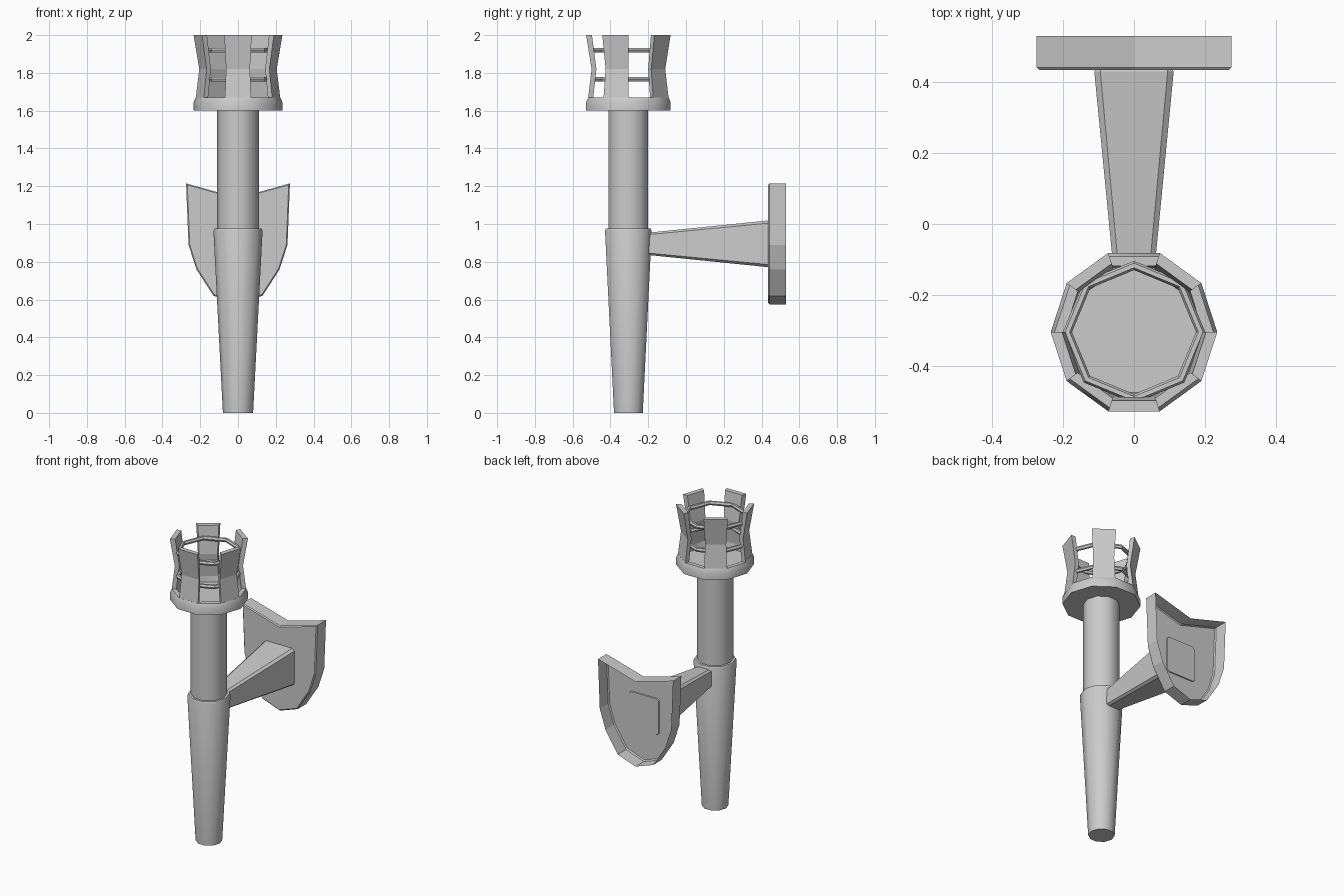
import bpy, bmesh, math

if "Cube" in bpy.data.objects:
    bpy.data.objects.remove(bpy.data.objects["Cube"])

AXIS_Y = -0.305   # torch axis
SIDES = 10


def finish(name, verts, faces, smooth=None):
    mesh = bpy.data.meshes.new(name)
    mesh.from_pydata(verts, [], faces)
    bm = bmesh.new()
    bm.from_mesh(mesh)
    bmesh.ops.remove_doubles(bm, verts=bm.verts, dist=1e-5)
    bmesh.ops.recalc_face_normals(bm, faces=bm.faces)
    bm.to_mesh(mesh)
    bm.free()
    ob = bpy.data.objects.new(name, mesh)
    bpy.context.collection.objects.link(ob)
    if smooth:
        bpy.ops.object.select_all(action='DESELECT')
        ob.select_set(True)
        bpy.context.view_layer.objects.active = ob
        bpy.ops.object.shade_smooth_by_angle(angle=math.radians(smooth))
    return ob


def polar(r, z, k, n=SIDES):
    a = 2 * math.pi * k / n
    return (r * math.cos(a), AXIS_Y + r * math.sin(a), z)


def bridge(rings, closed=False, caps=True):
    """Join equal-length vertex loops into a skin."""
    n, m = len(rings[0]), len(rings)
    verts = [v for ring in rings for v in ring]
    faces = []
    for i in range(m if closed else m - 1):
        j = (i + 1) % m
        for k in range(n):
            q = (k + 1) % n
            faces.append((i * n + k, i * n + q, j * n + q, j * n + k))
    if caps and not closed:
        faces += [tuple(range(n)), tuple(range((m - 1) * n, m * n))]
    return verts, faces


def lathe(name, profile, n=SIDES, closed=False, smooth=40):
    rings = [[polar(r, z, k, n) for k in range(n)] for r, z in profile]
    return finish(name, *bridge(rings, closed), smooth)


# Torch handle and shaft
lathe("handle", [(0.08, 0), (0.13, 0.962), (0.125, 0.975), (0.108, 0.975)])
lathe("shaft", [(0.11, 0.95), (0.11, 1.61)])

# Cup at the top of the shaft
lathe("cup", [(0.10, 1.60), (0.235, 1.60), (0.235, 1.645), (0.224, 1.67),
              (0.196, 1.67), (0.19, 1.63)])

# Five waisted prongs on alternate cup facets
prong = [(0.224, 1.665), (0.205, 1.82), (0.235, 2.0),
         (0.203, 2.0), (0.178, 1.82), (0.196, 1.665)]
for i in range(5):
    k = 2 * i + 1
    sides = [[polar(r, z, k + d) for r, z in prong] for d in (0, 1)]
    verts, faces = bridge(sides, caps=False)
    faces += [(0, 1, 4, 5), (1, 2, 3, 4), (6, 7, 10, 11), (7, 8, 9, 10)]
    finish(f"prong_{i + 1}", verts, faces)

# Two eight-sided hoops inside the prongs
for name, z in (("lower_hoop", 1.767), ("upper_hoop", 1.92)):
    section = [(0.188 + 0.013 * math.cos(t * math.pi / 3),
                z + 0.014 * math.sin(t * math.pi / 3)) for t in range(6)]
    lathe(name, section, n=8, closed=True)

# Tapered bracket arm with chamfered edges


def arm_section(y, w, z0, z1, cx, cz):
    right = [(w - cx, z0), (w, z0 + cz), (w, z1 - cz), (w - cx, z1)]
    loop = right + [(-x, z) for x, z in reversed(right)]
    return [(x, y, z) for x, z in loop]


finish("bracket_arm", *bridge([
    arm_section(-0.22, 0.049, 0.838, 0.952, 0.014, 0.010),
    arm_section(0.43, 0.112, 0.772, 1.018, 0.017, 0.014),
    arm_section(0.441, 0.106, 0.776, 1.014, 0.015, 0.012)]))

# Shield wall plate: open-backed shell with a small front bevel
half = [(0.275, 1.215), (0.262, 0.89), (0.22, 0.76), (0.13, 0.62)]
outline = [(0, 1.138)] + half + [(0, 0.575)] + [(-x, z) for x, z in reversed(half)]


def plate(y, s):
    return [(x * s, y, 0.9 + (z - 0.9) * s) for x, z in outline]


verts, faces = bridge([plate(0.435, 0.975), plate(0.442, 1), plate(0.53, 1)], caps=False)
faces += [(0, 1, 2, 3, 4, 5), (0, 5, 6, 7, 8, 9)]
finish("wall_shield", verts, faces)
